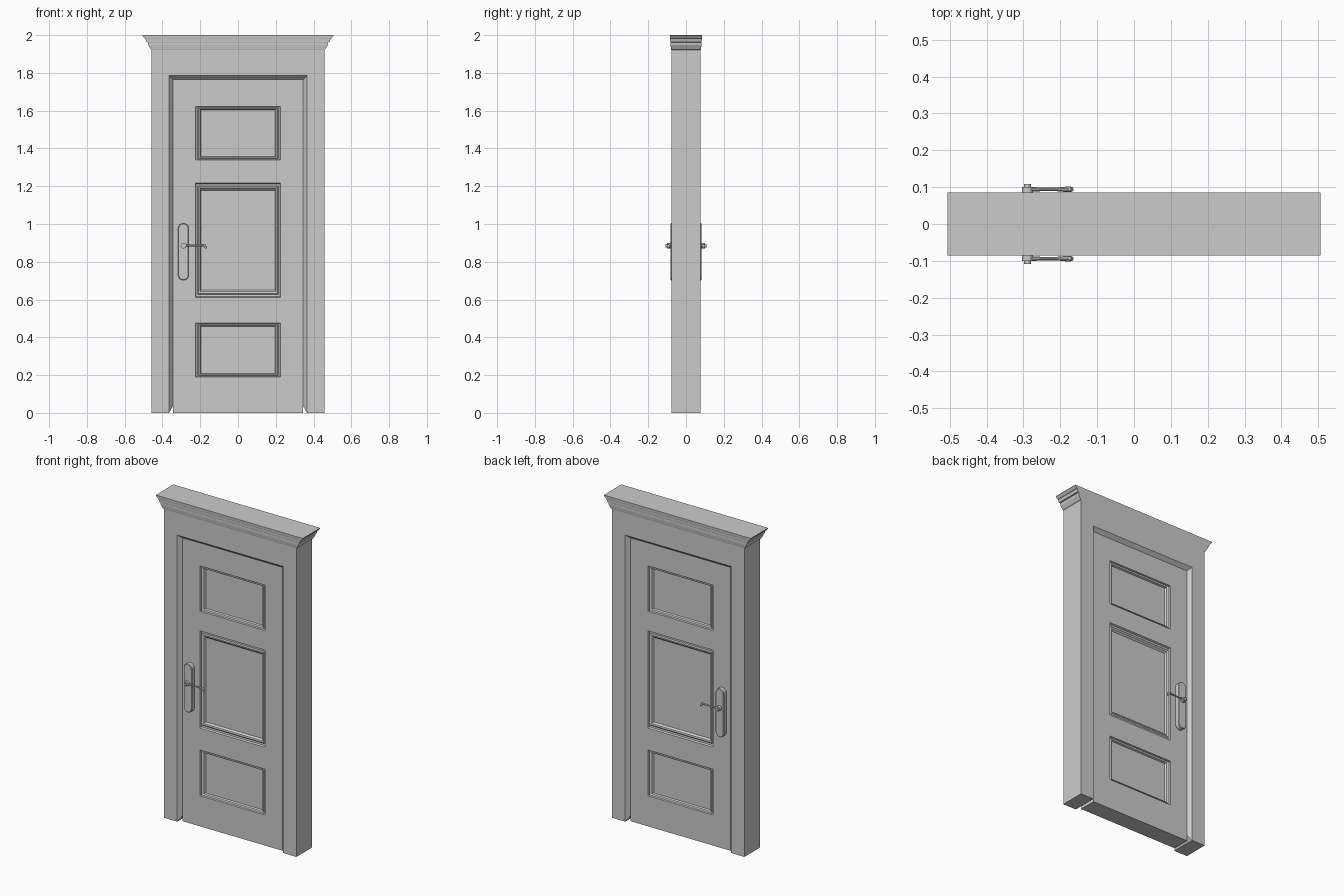
import bpy, bmesh
from math import pi, cos, sin

if "Cube" in bpy.data.objects:
    bpy.data.objects.remove(bpy.data.objects["Cube"])


def make_object(name, bm):
    bmesh.ops.recalc_face_normals(bm, faces=bm.faces)
    mesh = bpy.data.meshes.new(name)
    bm.to_mesh(mesh)
    bm.free()
    obj = bpy.data.objects.new(name, mesh)
    bpy.context.collection.objects.link(obj)
    return obj


def bridge(bm, a, b):
    n = len(a)
    for i in range(n):
        bm.faces.new((a[i], a[(i + 1) % n], b[(i + 1) % n], b[i]))


def loft(name, rings):
    """Join equal-sized rings of points and cap both ends."""
    bm = bmesh.new()
    loops = [[bm.verts.new(p) for p in ring] for ring in rings]
    for a, b in zip(loops, loops[1:]):
        bridge(bm, a, b)
    bm.faces.new(loops[0])
    bm.faces.new(loops[-1])
    return make_object(name, bm)


def mirror_front_back(obj):
    mod = obj.modifiers.new("front_back", 'MIRROR')
    mod.use_axis = (False, True, False)


def smooth(obj):
    bpy.ops.object.select_all(action='DESELECT')
    obj.select_set(True)
    bpy.context.view_layer.objects.active = obj
    bpy.ops.object.shade_smooth_by_angle(angle=0.6)


# Door frame: a splayed section carried up, across and down
section = [(.457, -.078, 0, 1.925), (.365, -.078, 0, 1.785),
           (.345, -.055, .035, 1.765), (.345, .055, .035, 1.765),
           (.365, .078, 0, 1.785), (.457, .078, 0, 1.925)]
bm = bmesh.new()
stations = [[bm.verts.new((side * x, y, top if upper else low))
             for x, y, low, top in section]
            for side, upper in ((-1, 0), (-1, 1), (1, 1), (1, 0))]
for a, b in zip(stations, stations[1:]):
    bridge(bm, a, b)
for s in (stations[0], stations[-1]):
    bm.faces.new((s[0], s[1], s[4], s[5]))
    bm.faces.new((s[1], s[2], s[3], s[4]))
make_object("door_frame", bm)

# Cornice: stacked rectangles, wide overhang at the ends, slight one front and back
cornice = [(.457, .078, 1.922), (.463, .079, 1.926), (.475, .082, 1.947),
           (.477, .082, 1.962), (.485, .083, 1.964), (.491, .084, 1.982),
           (.497, .085, 1.985), (.506, .086, 1.997), (.506, .086, 2.0)]
loft("cornice", [[(-x, -y, z), (x, -y, z), (x, y, z), (-x, y, z)] for x, y, z in cornice])

# Door leaf with three recessed panels on each face
LEAF_Y = .055
xs = [-.345, -.225, .225, .345]
zs = [0, .19, .475, .612, 1.217, 1.34, 1.622, 1.768]
moulding = [(.985, .010), (.95, .011), (.93, .006), (.90, .008), (.87, .018)]
bm = bmesh.new()
for s in (-1, 1):
    grid = [[bm.verts.new((x, s * LEAF_Y, z)) for x in xs] for z in zs]
    for j in range(len(zs) - 1):
        for i in range(3):
            loop = [grid[j][i], grid[j][i + 1], grid[j + 1][i + 1], grid[j + 1][i]]
            if i == 1 and j in (1, 3, 5):
                corners = [v.co.copy() for v in loop]
                mid = sum((c.z for c in corners)) / 4
                for scale, depth in moulding:
                    ring = [bm.verts.new((c.x * scale, s * (LEAF_Y - depth),
                                          mid + (c.z - mid) * scale)) for c in corners]
                    bridge(bm, loop, ring)
                    loop = ring
            bm.faces.new(loop)
border = [e for e in bm.edges if e.is_boundary]
bmesh.ops.bridge_loops(bm, edges=border)
make_object("door_leaf", bm)

# Handle plate: long rounded plate
HX, HZ = -.289, .885


def plate_ring(r, y):
    arc = [pi * k / 12 for k in range(13)]
    return ([(HX + r * cos(a), y, .976 + r * sin(a)) for a in arc] +
            [(HX - r * cos(a), y, .730 - r * sin(a)) for a in arc])


plate = loft("handle_plate", [plate_ring(.028, -.05), plate_ring(.028, -.080),
                              plate_ring(.025, -.083)])
smooth(plate)
mirror_front_back(plate)

# Handle hub: turned stub
hub_profile = [(.015, -.078), (.015, -.100), (.009, -.101), (.009, -.108)]
hub = loft("handle_hub", [[(HX + r * cos(k * pi / 10), y, HZ + r * sin(k * pi / 10))
                           for k in range(20)] for r, y in hub_profile])
smooth(hub)
mirror_front_back(hub)

# Lever: tapered round bar with a drooping tip
curve = bpy.data.curves.new("handle_lever", 'CURVE')
curve.dimensions = '3D'
curve.bevel_depth = .007
curve.bevel_resolution = 3
curve.use_fill_caps = True
path = [(HX, .888, 1), (-.25, .886, .7), (-.21, .887, .7), (-.188, .888, 1),
        (-.176, .885, 1.1), (-.171, .876, 1), (-.171, .871, .7)]
spline = curve.splines.new('POLY')
spline.points.add(len(path) - 1)
for point, (x, z, r) in zip(spline.points, path):
    point.co = (x, -.094, z, 1)
    point.radius = r
lever = bpy.data.objects.new("handle_lever", curve)
bpy.context.collection.objects.link(lever)
bpy.ops.object.select_all(action='DESELECT')
lever.select_set(True)
bpy.context.view_layer.objects.active = lever
bpy.ops.object.convert(target='MESH')
lever = bpy.context.view_layer.objects.active
smooth(lever)
mirror_front_back(lever)
